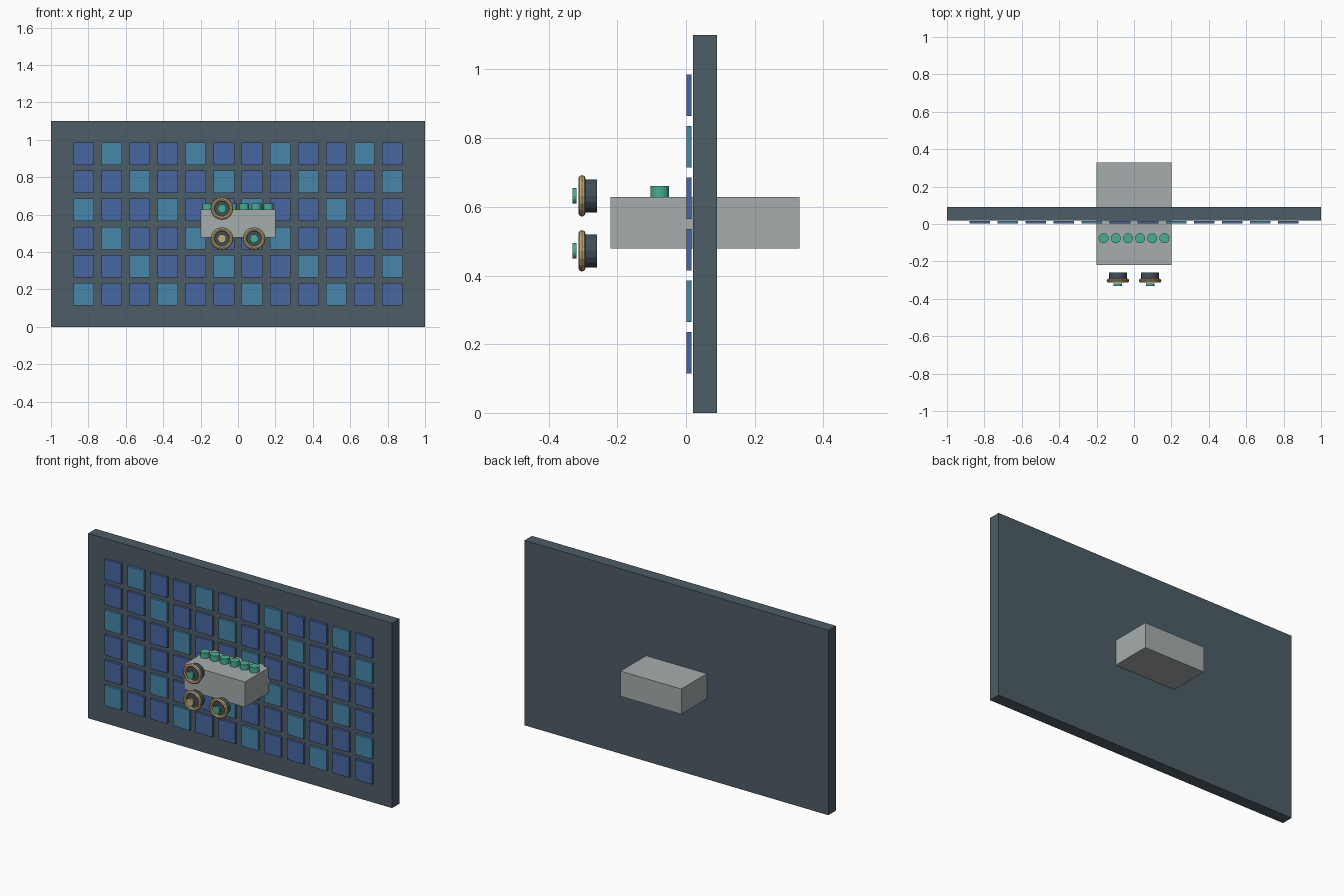
import bpy
from math import pi

cube = bpy.data.objects.get("Cube")
if cube:
    bpy.data.objects.remove(cube, do_unlink=True)


def material(name, rgb):
    """Flat material from an 8-bit display colour."""
    lin = [((c / 255 + 0.055) / 1.055) ** 2.4 for c in rgb]
    m = bpy.data.materials.new(name)
    m.use_nodes = True
    m.diffuse_color = (*lin, 1)
    bsdf = m.node_tree.nodes["Principled BSDF"]
    bsdf.inputs["Base Color"].default_value = (*lin, 1)
    bsdf.inputs["Roughness"].default_value = 0.7
    return m


SLATE = material("slate", (77, 93, 103))
DARK = material("dark slate", (64, 79, 93))
BLUE = material("blue", (72, 102, 160))
CYAN = material("cyan blue", (70, 134, 170))
GREY = material("light grey", (166, 172, 173))
GREEN = material("green", (72, 174, 148))
BRASS = material("brass", (196, 172, 118))


def finish(name, mat):
    ob = bpy.context.object
    ob.name = name
    ob.data.materials.append(mat)
    return ob


def box(name, mat, lo, hi):
    centre = [(a + b) / 2 for a, b in zip(lo, hi)]
    bpy.ops.mesh.primitive_cube_add(size=1, location=centre)
    bpy.context.object.scale = [b - a for a, b in zip(lo, hi)]
    return finish(name, mat)


def disc(name, mat, x, z, radius, y0, y1):
    """Cylinder whose axis runs front to back."""
    bpy.ops.mesh.primitive_cylinder_add(
        vertices=16, radius=radius, depth=y1 - y0,
        location=(x, (y0 + y1) / 2, z), rotation=(pi / 2, 0, 0))
    return finish(name, mat)


# Wall panel and the block passing through it
box("wall_panel", SLATE, (-1, 0.02, 0), (1, 0.09, 1.1))
box("centre_block", GREY, (-0.2, -0.22, 0.478), (0.2, 0.33, 0.628))

# Grid of tiles, every third one lighter along diagonals
for row in range(6):
    for col in range(12):
        x, z = -0.825 + 0.15 * col, 0.925 - 0.15 * row
        light = (col - row) % 3 == 1
        box(f"tile_{row}_{col}", CYAN if light else BLUE,
            (x - 0.055, 0.002, z - 0.06), (x + 0.055, 0.016, z + 0.06))

# Row of buttons on top of the block
for i in range(6):
    bpy.ops.mesh.primitive_cylinder_add(
        vertices=16, radius=0.027, depth=0.036,
        location=(0.065 * (i - 2.5), -0.076, 0.642))
    finish(f"button_{i}", GREEN)

# Dials in front: barrel, rounded bezel and centre cap
for name, x, z, cap in (("upper", -0.086, 0.632, GREEN),
                        ("lower_right", -0.086, 0.472, BRASS),
                        ("lower_left", 0.086, 0.472, GREEN)):
    disc(name + "_dial_barrel", DARK, x, z, 0.048, -0.298, -0.259)
    bpy.ops.mesh.primitive_torus_add(
        major_segments=16, minor_segments=8, major_radius=0.05,
        minor_radius=0.0105, location=(x, -0.303, z), rotation=(pi / 2, 0, 0))
    finish(name + "_dial_bezel", BRASS)
    disc(name + "_dial_cap", cap, x, z, 0.023, -0.331, -0.319)
